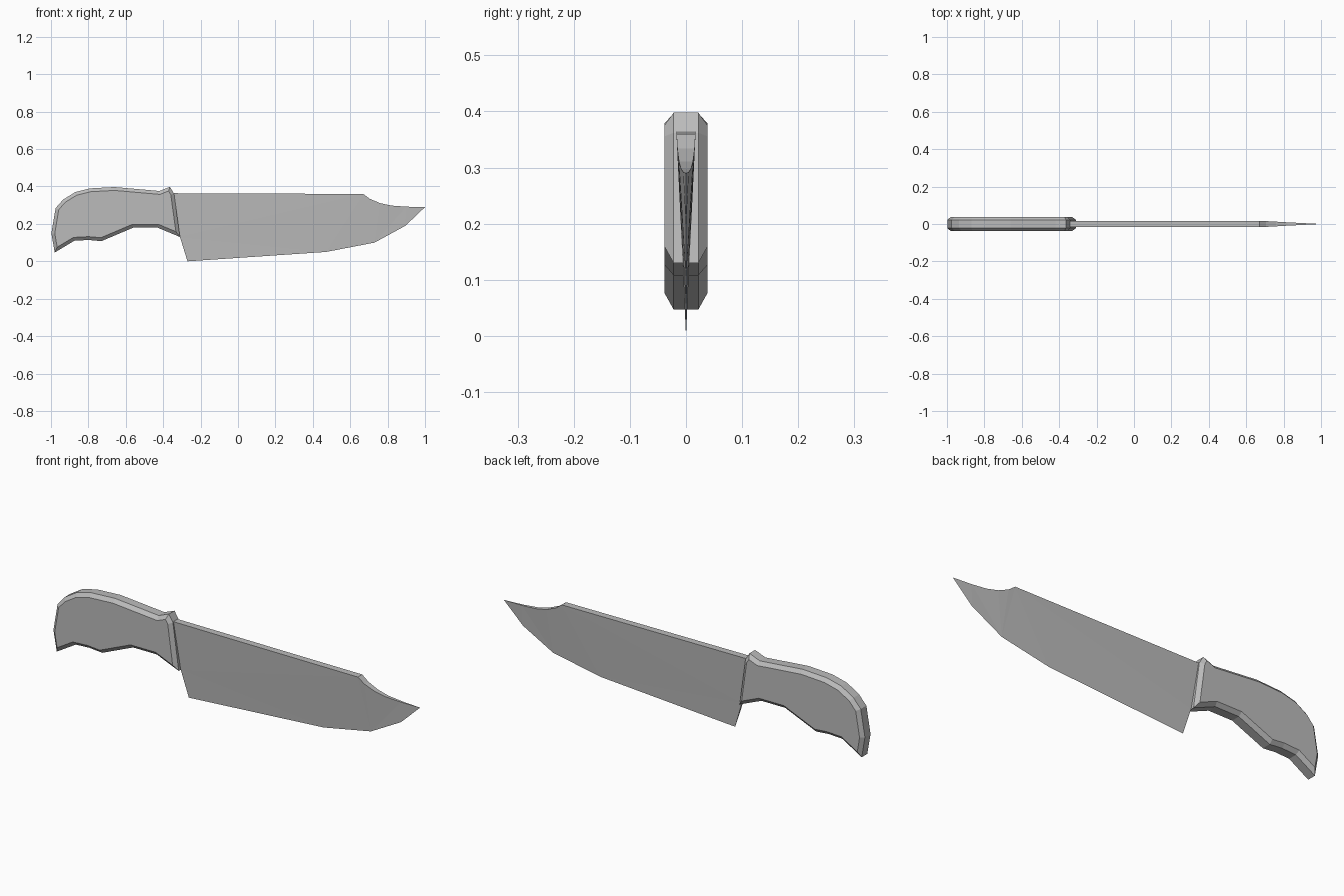
import bpy
import bmesh

if "Cube" in bpy.data.objects:
    bpy.data.objects.remove(bpy.data.objects["Cube"], do_unlink=True)

grey = bpy.data.materials.new("plain grey")
grey.use_nodes = True
grey.diffuse_color = (0.5, 0.5, 0.5, 1)
grey.node_tree.nodes["Principled BSDF"].inputs["Base Color"].default_value = (0.5, 0.5, 0.5, 1)


def finish(name, bm):
    bmesh.ops.recalc_face_normals(bm, faces=bm.faces)
    mesh = bpy.data.meshes.new(name)
    bm.to_mesh(mesh)
    bm.free()
    mesh.materials.append(grey)
    obj = bpy.data.objects.new(name, mesh)
    bpy.context.collection.objects.link(obj)


# Handle: side outline extruded, with both side faces chamfered
outline = [(-0.98, 0.047), (-0.998, 0.15), (-0.975, 0.285), (-0.935, 0.33),
           (-0.87, 0.37), (-0.79, 0.39), (-0.66, 0.397), (-0.42, 0.376),
           (-0.364, 0.398), (-0.342, 0.362), (-0.31, 0.13), (-0.43, 0.18),
           (-0.56, 0.18), (-0.73, 0.108), (-0.80, 0.114), (-0.875, 0.11)]
bm = bmesh.new()
core, side = 0.022, 0.038
rings = [[bm.verts.new((x, y, z)) for x, z in outline] for y in (-core, core)]
caps = [bm.faces.new(ring) for ring in rings]
n = len(outline)
for i in range(n):
    j = (i + 1) % n
    bm.faces.new((rings[0][i], rings[0][j], rings[1][j], rings[1][i]))
bmesh.ops.recalc_face_normals(bm, faces=bm.faces)
for cap, y in zip(caps, (-side, side)):
    bmesh.ops.inset_region(bm, faces=[cap], thickness=0.018, use_even_offset=True)
    for v in cap.verts:
        v.co.y = y
finish("handle", bm)

# Blade: thick spine tapering to the cutting edge and tip (x, half thickness, z)
spine = [(-0.345, 0.017, 0.364), (0.67, 0.017, 0.36), (0.705, 0.0155, 0.334),
         (0.76, 0.0125, 0.311), (0.82, 0.009, 0.298), (0.90, 0.005, 0.292)]
root = (-0.31, 0.006, 0.13)
edge = [(-0.27, 0, 0), (0.47, 0, 0.05), (0.73, 0, 0.1), (0.895, 0, 0.19),
        (1.0, 0, 0.29)]
bm = bmesh.new()
heel, low, belly, front, tip = [bm.verts.new(p) for p in edge]
halves = []
for s in (-1, 1):
    top = [bm.verts.new((x, s * t, z)) for x, t, z in spine]
    r = bm.verts.new((root[0], s * root[1], root[2]))
    for tri in ((top[0], r, top[1]), (r, heel, low), (r, low, top[1]),
                (top[1], low, belly), (top[-1], belly, front),
                (top[-1], front, tip)):
        bm.faces.new(tri)
    for a, b in zip(top[1:], top[2:]):
        bm.faces.new((a, belly, b))
    halves.append((top, r))
(left, r0), (right, r1) = halves
for i in range(len(spine) - 1):
    bm.faces.new((left[i], left[i + 1], right[i + 1], right[i]))
bm.faces.new((left[-1], tip, right[-1]))
bm.faces.new((left[0], right[0], r1, r0))
bm.faces.new((r0, r1, heel))
finish("blade", bm)
